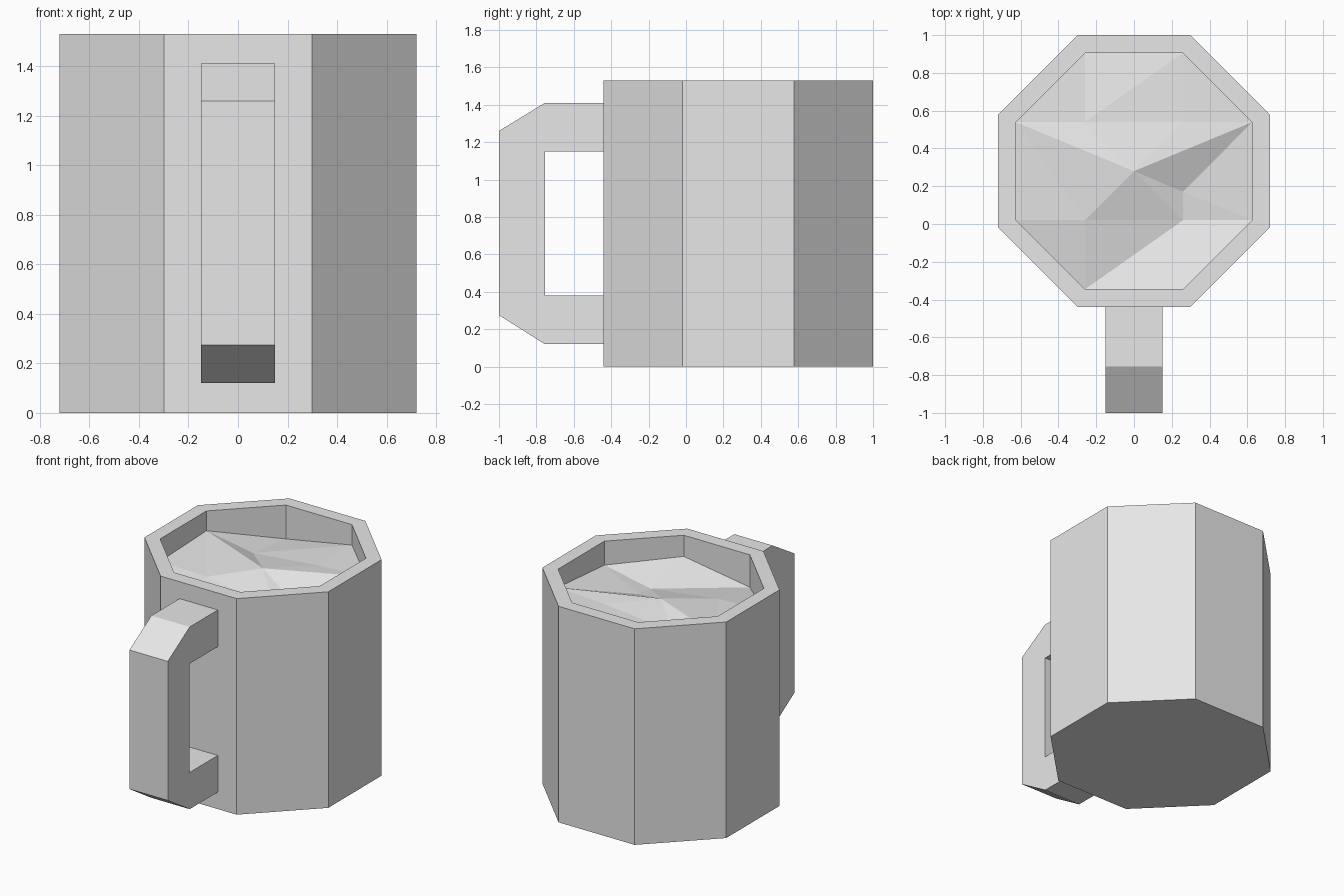
import bpy, bmesh, math

cube = bpy.data.objects.get("Cube")
if cube:
    bpy.data.objects.remove(cube, do_unlink=True)

grey = bpy.data.materials.new("light_grey")
grey.use_nodes = True
colour = (0.8, 0.8, 0.8, 1)
grey.diffuse_color = colour
grey.node_tree.nodes["Principled BSDF"].inputs["Base Color"].default_value = colour

CENTRE_Y = 0.28


def finish(name, bm, fix_normals=True):
    if fix_normals:
        bmesh.ops.recalc_face_normals(bm, faces=bm.faces)
    mesh = bpy.data.meshes.new(name)
    bm.to_mesh(mesh)
    bm.free()
    mesh.materials.append(grey)
    ob = bpy.data.objects.new(name, mesh)
    bpy.context.collection.objects.link(ob)
    return ob


def octagon(apothem, z):
    """Corners of an upright octagon, starting right of the back face."""
    r = apothem / math.cos(math.pi / 8)
    angles = [math.pi / 8 + i * math.pi / 4 for i in range(8)]
    return [(r * math.cos(a), CENTRE_Y + r * math.sin(a), z) for a in angles]


# Mug body: outer wall, rim, inner wall and floor
bm = bmesh.new()
rings = [[bm.verts.new(c) for c in octagon(a, z)]
         for a, z in ((0.72, 0), (0.72, 1.53), (0.625, 1.53), (0.625, 0.12))]
for low, high in zip(rings, rings[1:]):
    for i in range(8):
        j = (i + 1) % 8
        bm.faces.new((low[i], low[j], high[j], high[i]))
bm.faces.new(rings[0])
bm.faces.new(rings[-1])
finish("mug_body", bm)

# Handle: C-shaped side profile extruded across its width
profile = [(-0.43, 0.12), (-0.755, 0.12), (-1, 0.275), (-1, 1.26),
           (-0.755, 1.41), (-0.43, 1.41), (-0.43, 1.15), (-0.755, 1.15),
           (-0.755, 0.38), (-0.43, 0.38)]
bm = bmesh.new()
face = bm.faces.new([bm.verts.new((-0.15, y, z)) for y, z in profile])
side = bmesh.ops.extrude_face_region(bm, geom=[face])["geom"]
moved = [v for v in side if isinstance(v, bmesh.types.BMVert)]
bmesh.ops.translate(bm, verts=moved, vec=(0.3, 0, 0))
finish("handle", bm)

# Drink: choppy faceted surface; rim heights run anticlockwise from +x
bm = bmesh.new()
rim_heights = (1.40, 1.385, 1.29, 1.39, 1.37, 1.30, 1.38, 1.36)
o = [bm.verts.new((x, y, h)) for (x, y, _), h in zip(octagon(0.625, 0), rim_heights)]
c = bm.verts.new((0, CENTRE_Y, 1.39))
s = 0.26
back_right, back_left, front_left, front_right, dip = [
    bm.verts.new((x, CENTRE_Y + y, h)) for x, y, h in
    ((s, s, 1.38), (-s, s, 1.33), (-s, -s, 1.36), (s, -s, 1.29), (s, -0.11, 1.31))]
for tri in ((c, o[0], back_right), (back_right, o[0], o[1]),
            (back_right, o[1], back_left), (back_left, o[1], o[2]),
            (c, back_right, back_left), (back_left, o[2], o[3]),
            (c, back_left, o[3]), (c, o[3], front_left),
            (o[3], o[4], front_left), (front_left, o[4], o[5]),
            (c, front_left, front_right), (front_left, o[5], front_right),
            (o[5], o[6], front_right), (front_right, o[6], o[7]),
            (front_right, o[7], dip), (dip, o[7], o[0]),
            (c, dip, o[0]), (c, front_right, dip)):
    bm.faces.new(tri)
finish("drink_surface", bm, fix_normals=False)
